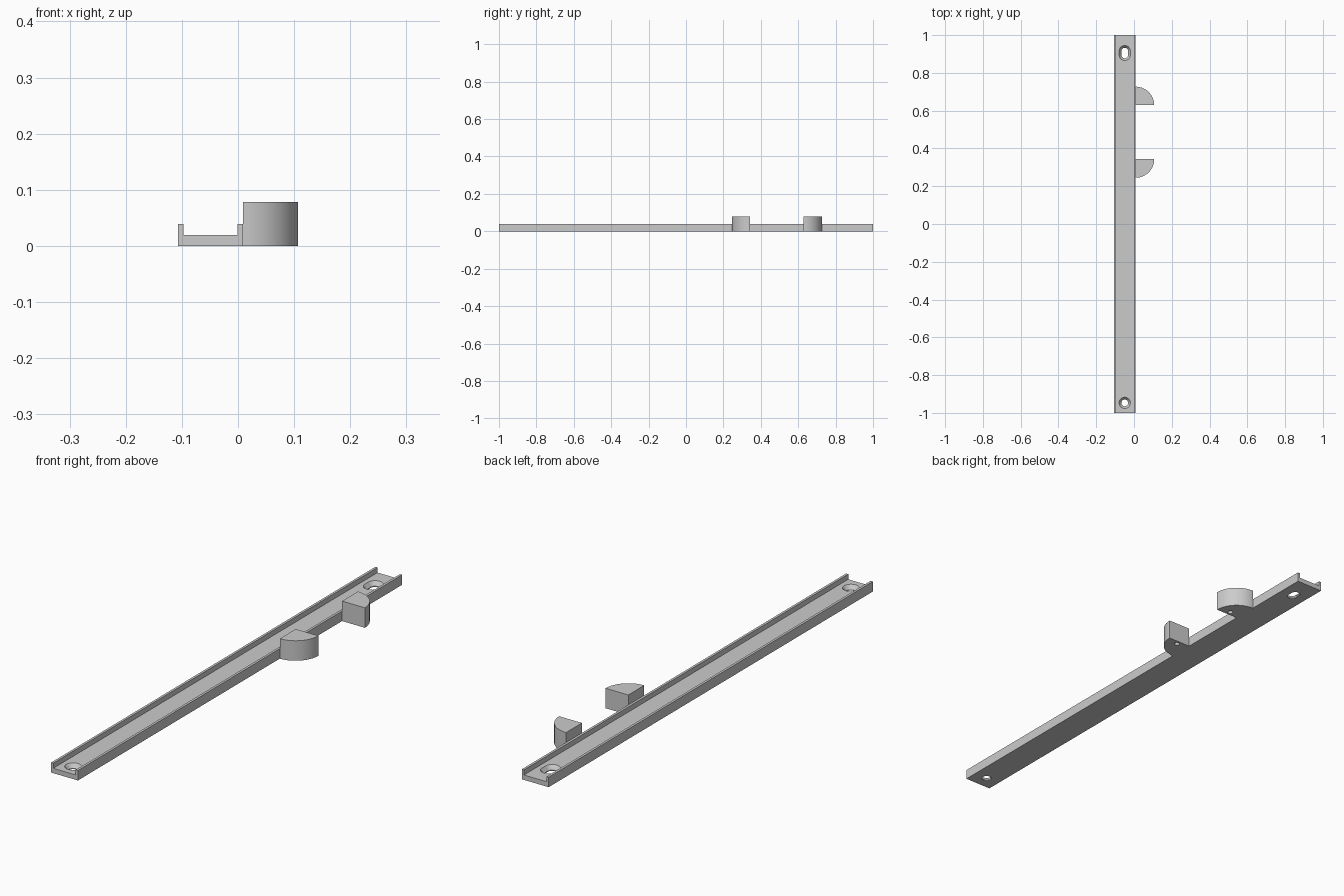
import bpy, bmesh
from math import sin, cos, pi, radians

cube = bpy.data.objects.get("Cube")
if cube:
    bpy.data.objects.remove(cube, do_unlink=True)

grey = bpy.data.materials.new("light_grey")
grey.use_nodes = True
colour = (0.6, 0.6, 0.6, 1)
grey.diffuse_color = colour
grey.node_tree.nodes["Principled BSDF"].inputs["Base Color"].default_value = colour

LEFT, RIGHT, WALL = 0.009, -0.107, 0.0095     # channel sides and lip thickness
FLOOR, LIP, TAB_TOP = 0.019, 0.039, 0.078     # heights
RADIUS = 0.098
MID = (LEFT + RIGHT) / 2


def loft(name, rings):
    """Closed solid through rings of equal point count."""
    bm = bmesh.new()
    loops = [[bm.verts.new(p) for p in ring] for ring in rings]
    n = len(loops[0])
    for a, b in zip(loops, loops[1:]):
        for i in range(n):
            j = (i + 1) % n
            bm.faces.new((a[i], a[j], b[j], b[i]))
    bm.faces.new(loops[0][::-1])
    bm.faces.new(loops[-1])
    bmesh.ops.recalc_face_normals(bm, faces=bm.faces)
    mesh = bpy.data.meshes.new(name)
    bm.to_mesh(mesh)
    bm.free()
    mesh.materials.append(grey)
    obj = bpy.data.objects.new(name, mesh)
    bpy.context.collection.objects.link(obj)
    return obj


def slot(x, y, z, r, half=0.0, n=32):
    """Rounded slot outline, a circle when half is zero."""
    pts = []
    for i in range(n):
        a = 2 * pi * (i + 0.5) / n
        pts.append((x + r * cos(a), y + r * sin(a) + (half if sin(a) > 0 else -half), z))
    return pts


def cut(obj, cutter):
    cutter.hide_render = True
    cutter.hide_viewport = True
    mod = obj.modifiers.new(cutter.name, "BOOLEAN")
    mod.operation = "DIFFERENCE"
    mod.solver = "EXACT"
    mod.object = cutter


def smooth(obj):
    bpy.ops.object.select_all(action="DESELECT")
    obj.select_set(True)
    bpy.context.view_layer.objects.active = obj
    bpy.ops.object.shade_smooth_by_angle(angle=radians(30))


# Long U-shaped channel
profile = [(RIGHT, 0), (LEFT, 0), (LEFT, LIP), (LEFT - WALL, LIP),
           (LEFT - WALL, FLOOR), (RIGHT + WALL, FLOOR), (RIGHT + WALL, LIP), (RIGHT, LIP)]
channel = loft("channel", [[(x, y, z) for x, z in profile] for y in (-1, 1)])

# Countersunk screw hole at the front, slotted one at the back
for name, y, half in (("round_hole_cutter", -0.947, 0), ("slot_hole_cutter", 0.905, 0.01)):
    rings = [slot(MID, y, z, r, half)
             for z, r in ((-0.01, 0.018), (0.003, 0.018), (FLOOR, 0.03), (0.03, 0.03))]
    cut(channel, loft(name, rings))
smooth(channel)

# Quarter-round tabs, mirrored along y, each with a blind hole below
for name, y, side in (("front_tab", 0.343, -1), ("back_tab", 0.629, 1)):
    arc = [(LEFT, y)] + [(LEFT + RADIUS * cos(a), y + side * RADIUS * sin(a))
                         for a in (i * pi / 48 for i in range(25))]
    tab = loft(name, [[(px, py, z) for px, py in arc] for z in (0, TAB_TOP)])
    hole = [slot(0.056, y + side * 0.018, z, 0.01, n=24) for z in (-0.01, 0.05)]
    cut(tab, loft(name + "_hole_cutter", hole))
    smooth(tab)
